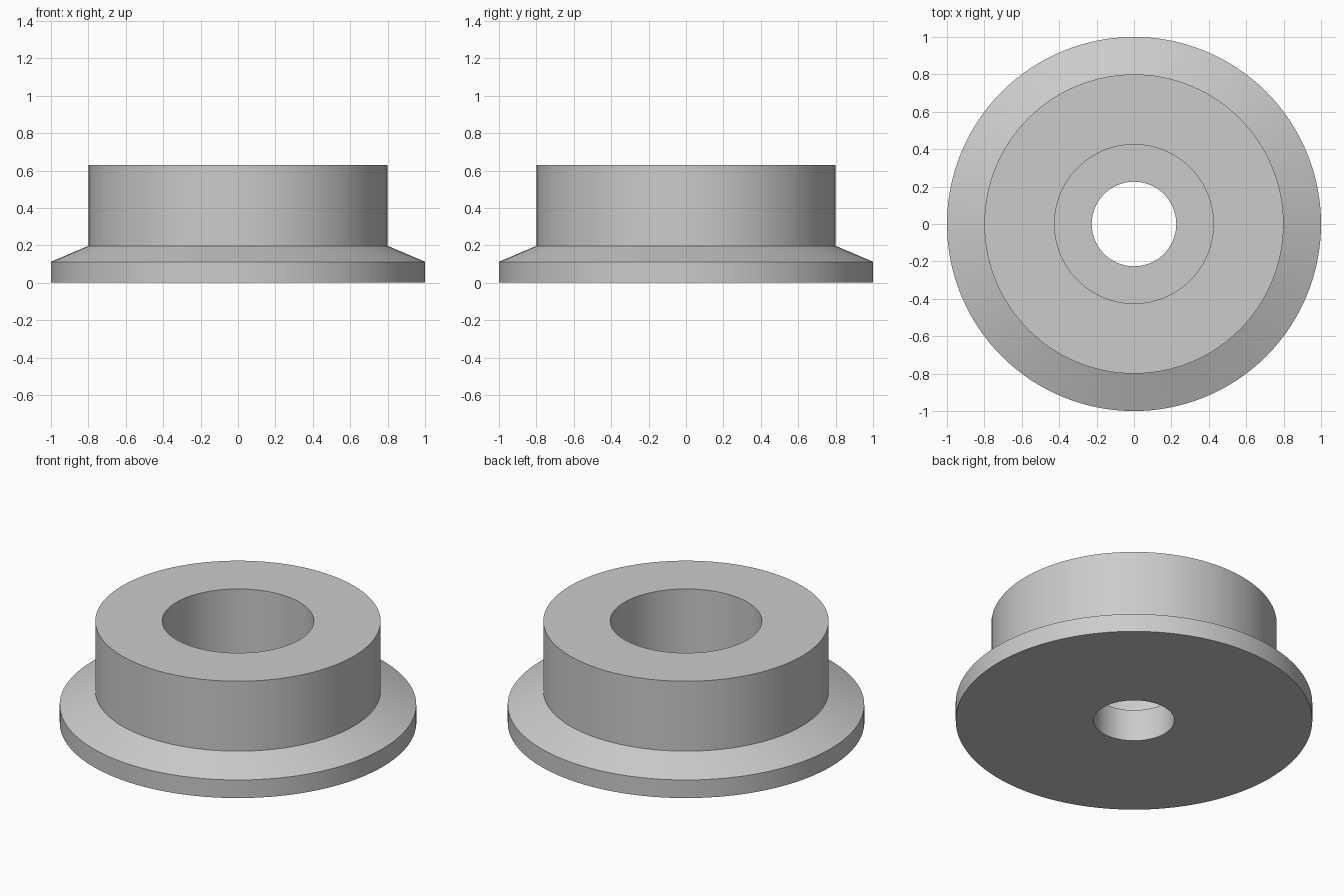
import bpy
import bmesh
import math

cube = bpy.data.objects.get("Cube")
if cube:
    bpy.data.objects.remove(cube, do_unlink=True)

# Plain grey finish
grey = bpy.data.materials.new("plain grey")
grey.use_nodes = True
colour = (0.6, 0.6, 0.6, 1)
grey.diffuse_color = colour
grey.node_tree.nodes["Principled BSDF"].inputs["Base Color"].default_value = colour


def lathe(name, profile, segments=128):
    """Revolve a closed (radius, height) profile around the z axis."""
    bm = bmesh.new()
    rings = []
    for r, z in profile:
        angles = [math.tau * i / segments for i in range(segments)]
        rings.append([bm.verts.new((r * math.cos(a), r * math.sin(a), z)) for a in angles])
    for lower, upper in zip(rings, rings[1:] + rings[:1]):
        for i in range(segments):
            j = (i + 1) % segments
            bm.faces.new((lower[i], lower[j], upper[j], upper[i]))
    bmesh.ops.recalc_face_normals(bm, faces=bm.faces)
    mesh = bpy.data.meshes.new(name)
    bm.to_mesh(mesh)
    bm.free()
    mesh.materials.append(grey)
    obj = bpy.data.objects.new(name, mesh)
    bpy.context.collection.objects.link(obj)
    bpy.ops.object.select_all(action="DESELECT")
    obj.select_set(True)
    bpy.context.view_layer.objects.active = obj
    bpy.ops.object.shade_smooth_by_angle(angle=math.radians(20))
    return obj


# Flanged bushing: rim, sloped shoulder, hub, counterbore, through hole
lathe("flanged_bushing", [
    (0.226, 0), (1, 0), (1, 0.112), (0.8, 0.197),
    (0.8, 0.63), (0.425, 0.63), (0.425, 0.197), (0.226, 0.197),
])
